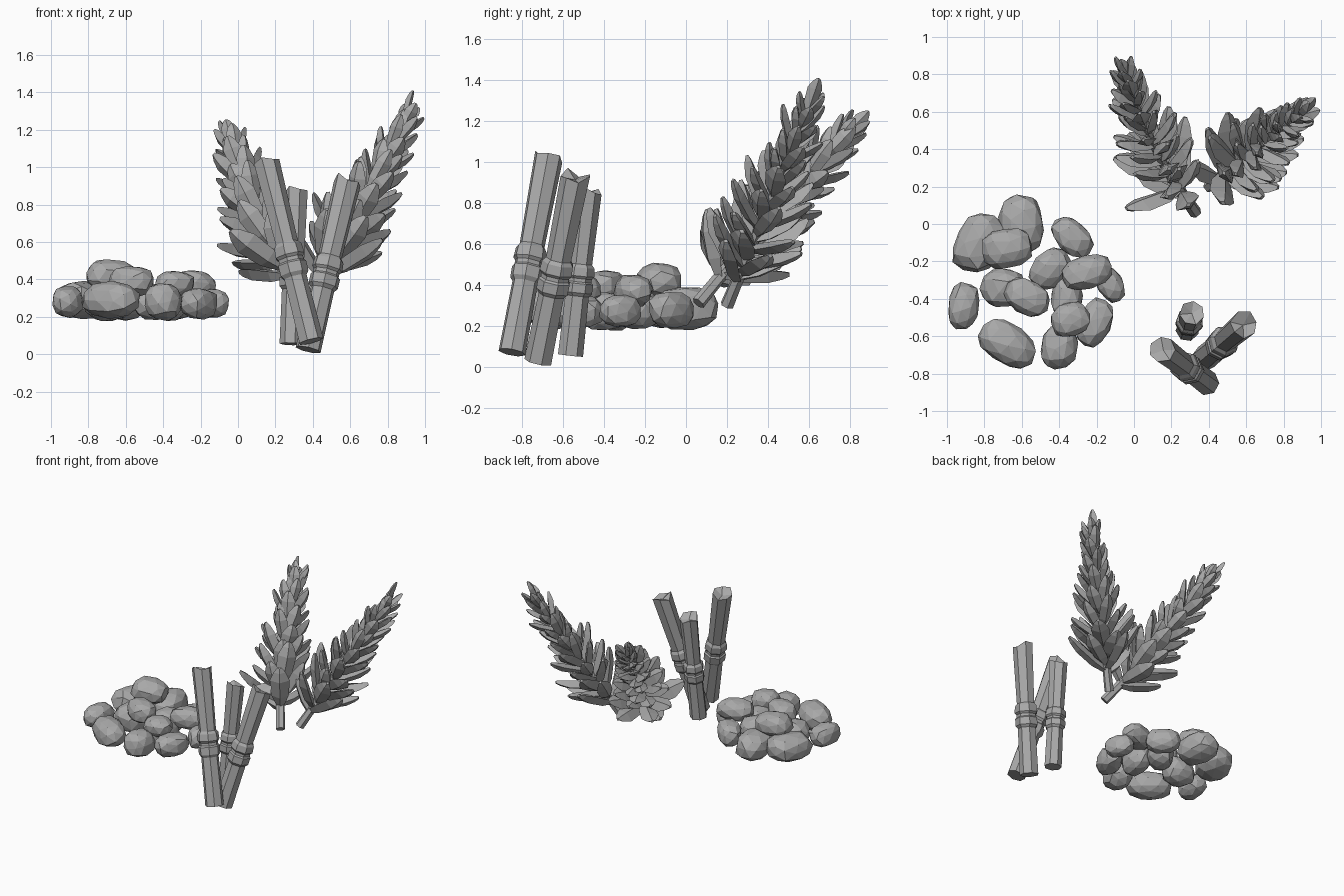
import bpy, bmesh, math, random
from mathutils import Vector, Matrix

random.seed(11)
old = bpy.data.objects.get("Cube")
if old:
    bpy.data.objects.remove(old, do_unlink=True)

GREY = (0.4, 0.4, 0.4, 1)
grey = bpy.data.materials.new("stone grey")
grey.use_nodes = True
grey.diffuse_color = GREY
grey.node_tree.nodes["Principled BSDF"].inputs["Base Color"].default_value = GREY


def finish(bm, name):
    bmesh.ops.recalc_face_normals(bm, faces=bm.faces[:])
    mesh = bpy.data.meshes.new(name)
    bm.to_mesh(mesh)
    bm.free()
    mesh.materials.append(grey)
    ob = bpy.data.objects.new(name, mesh)
    bpy.context.collection.objects.link(ob)


def loft(bm, rings):
    """Skin a list of closed point rings; returns the vertex rings."""
    vs = [[bm.verts.new(p) for p in ring] for ring in rings]
    n = len(vs[0])
    for a, b in zip(vs, vs[1:]):
        for i in range(n):
            j = (i + 1) % n
            bm.faces.new((a[i], a[j], b[j], b[i]))
    return vs


def frame(axis):
    """Two unit vectors square to the axis."""
    u = axis.cross(Vector((0, 1, 0.1))).normalized()
    return u, axis.cross(u).normalized()


# --- jointed canes ---
CANE_PROFILE = [(0, .068), (.355, .064), (.375, .079), (.43, .08), (.44, .07),
                (.46, .07), (.475, .082), (.525, .078), (.545, .063), (1, .072)]


def cane(name, foot, top, scale=1.0, sides=7):
    foot, top = Vector(foot), Vector(top)
    axis = (top - foot).normalized()
    u, v = frame(axis)
    turn = random.random()
    bm = bmesh.new()
    rings = []
    for t, r in CANE_PROFILE:
        rings.append([foot.lerp(top, t) + scale * r * (u * math.cos(a) + v * math.sin(a))
                      for a in (turn + math.tau * i / sides for i in range(sides))])
    # uneven broken rim
    rings[-1] = [p + axis * random.uniform(-.03, .02) for p in rings[-1]]
    vs = loft(bm, rings)
    bm.faces.new(vs[0])
    dent = bm.verts.new(top - axis * .03)
    for i in range(sides):
        bm.faces.new((vs[-1][i], vs[-1][(i + 1) % sides], dent))
    finish(bm, name)


cane("front_cane", (.39, -.85, .07), (.15, -.67, 1.03))
cane("side_cane", (.375, -.72, .025), (.59, -.535, .94), 1.03)
cane("back_cane", (.285, -.565, .055), (.31, -.475, .875), .93)

# --- leafy stalks ---
# leaf sections: distance along, half width, half thickness, upward bend
LEAF = [(0, .35, .6, 0), (.3, .85, 1, -.02), (.7, 1, 1, 0), (.9, .6, .7, .03), (1, .22, .35, .05)]


def add_leaf(bm, root, direction, outward_up, length, width, thick):
    side = direction.cross(outward_up).normalized()
    up = side.cross(direction).normalized()
    rings = []
    for s, w, h, bend in LEAF:
        c = root + direction * (s * length) + up * (bend * length)
        rings.append([c - side * w * width, c + up * h * thick,
                      c + side * w * width, c - up * h * thick])
    vs = loft(bm, rings)
    bm.faces.new(vs[0])
    bm.faces.new(vs[-1])


def stalk(name, base, control, tip, count=56):
    base, control, tip = Vector(base), Vector(control), Vector(tip)

    def at(t):
        return base.lerp(control, t).lerp(control.lerp(tip, t), t)

    def along(t):
        return ((control - base).lerp(tip - control, t)).normalized()

    # stem
    bm = bmesh.new()
    rings = []
    for k in range(9):
        t = k / 8
        u, v = frame(along(t))
        r = .034 - .02 * t
        rings.append([at(t) + r * (u * math.cos(a) + v * math.sin(a))
                      for a in (math.tau * i / 6 for i in range(6))])
    vs = loft(bm, rings)
    bm.faces.new(vs[0])
    bm.faces.new(vs[-1])
    finish(bm, name + "_stem")

    # chunky leaves in a spiral, opening wide at the foot and closing at the tip
    bm = bmesh.new()
    for i in range(count):
        f = i / (count - 1)
        t = .13 + .87 * f
        axis = along(t)
        u, v = frame(axis)
        turn = i * math.radians(137.5) + random.uniform(-.2, .2)
        out = u * math.cos(turn) + v * math.sin(turn)
        lean = math.radians(54 - 30 * f + random.uniform(-9, 9))
        direction = axis * math.cos(lean) + out * math.sin(lean)
        length = (.35 - .18 * f) * random.uniform(.85, 1.1)
        add_leaf(bm, at(t), direction, axis * math.sin(lean) - out * math.cos(lean),
                 length, (.07 - .036 * f) * random.uniform(.85, 1.15), .034 - .015 * f)
    finish(bm, name + "_leaves")


stalk("left_stalk", (.33, .06, .31), (.07, .41, .74), (-.03, .78, 1.13))
stalk("right_stalk", (.40, .20, .30), (.61, .37, .71), (.89, .59, 1.24))

# --- heap of stones: x, y, z, half length, half width, half height, turn in degrees ---
STONES = [
    (-.60, 0, .285, .16, .12, .105, 95), (-.83, -.10, .29, .17, .13, .105, 60),
    (-.33, -.07, .28, .13, .085, .09, -45), (-.91, -.44, .28, .13, .085, .085, 85),
    (-.68, -.64, .29, .165, .11, .10, -35), (-.40, -.66, .28, .12, .10, .10, 80),
    (-.21, -.53, .27, .14, .09, .085, 65), (-.13, -.32, .27, .11, .07, .08, -60),
    (-.45, -.24, .28, .125, .095, .10, 50), (-.70, -.34, .28, .125, .105, .105, 0),
    (-.36, -.40, .27, .125, .085, .095, 90), (-.68, -.13, .42, .14, .11, .09, 10),
    (-.25, -.26, .37, .14, .09, .08, 15), (-.34, -.51, .375, .11, .09, .075, 20),
    (-.57, -.39, .39, .13, .095, .085, -30),
]
for n, (x, y, z, a, b, c, turn) in enumerate(STONES, 1):
    bm = bmesh.new()
    bmesh.ops.create_icosphere(bm, subdivisions=2, radius=1)
    spin = Matrix.Rotation(random.uniform(0, 6), 3, 'X') @ Matrix.Rotation(random.uniform(0, 6), 3, 'Z')
    place = Matrix.Rotation(math.radians(turn), 3, 'Z')
    for vert in bm.verts:
        # chipped, slightly boxy boulder
        p = spin @ vert.co
        p *= random.uniform(.92, 1.06)
        p = Vector([math.copysign(abs(q) ** .85, q) for q in p])
        vert.co = Vector((x, y, z)) + place @ Vector((p.x * a, p.y * b, p.z * c))
    bmesh.ops.dissolve_limit(bm, angle_limit=math.radians(18),
                             verts=bm.verts[:], edges=bm.edges[:])
    finish(bm, f"stone_{n}")
